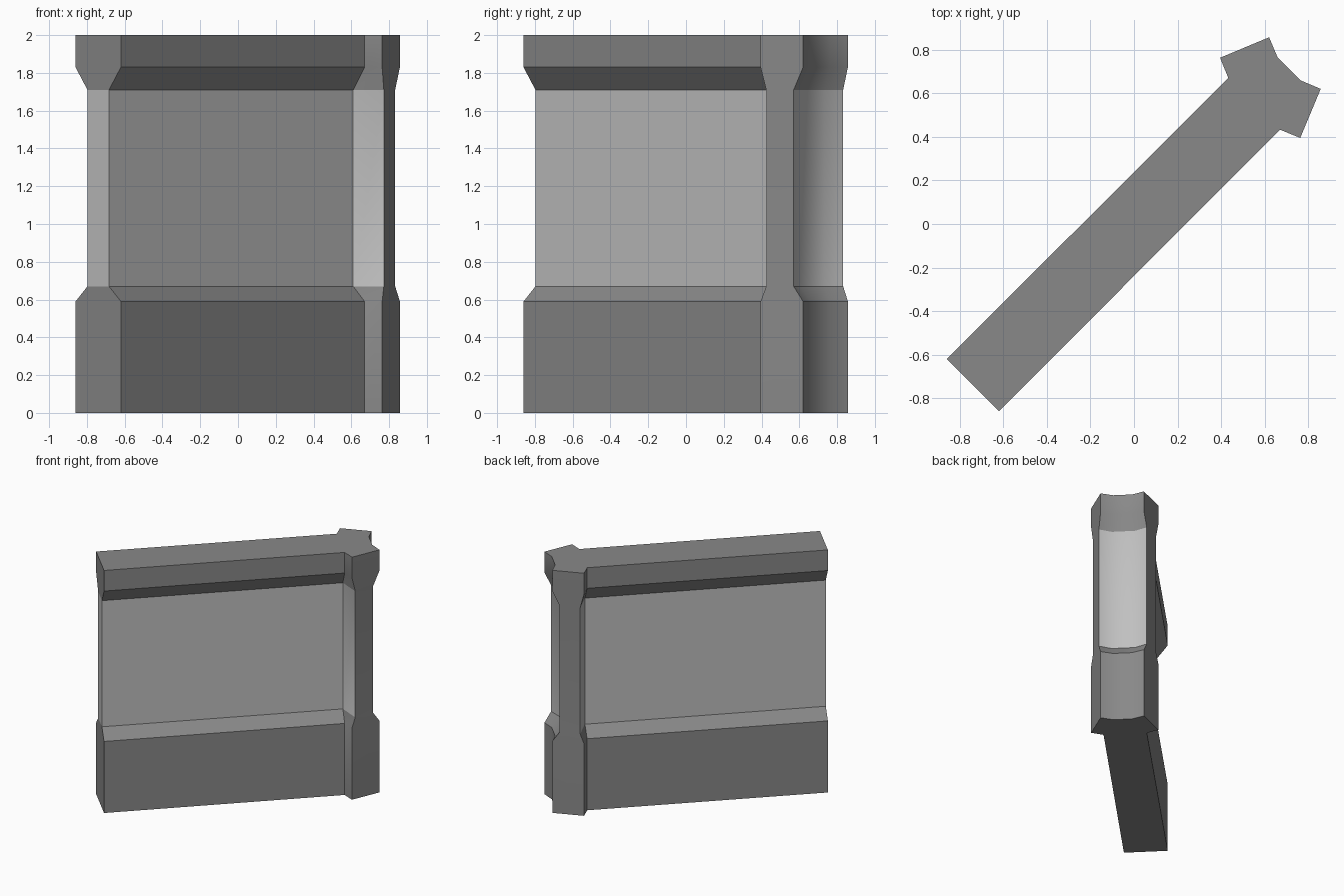
import bpy, bmesh, math

cube = bpy.data.objects.get("Cube")
if cube:
    bpy.data.objects.remove(cube, do_unlink=True)


def make_material(name, grey):
    mat = bpy.data.materials.new(name)
    mat.use_nodes = True
    colour = (grey, grey, grey, 1)
    mat.diffuse_color = colour
    mat.node_tree.nodes["Principled BSDF"].inputs["Base Color"].default_value = colour
    return mat


def mirrored(half):
    # Mirror half an outline across the diagonal on which the wall runs
    return half + [(y, x) for x, y in reversed(half)]


# Plan outlines, from the free end along one side to the notched post
wide = mirrored([(-0.62, -0.86), (0.67, 0.433), (0.763, 0.395), (0.857, 0.62), (0.763, 0.66)])
narrow = mirrored([(-0.683, -0.797), (0.61, 0.495), (0.772, 0.425), (0.832, 0.57), (0.732, 0.605)])

# Sections from floor to top: plinth, chamfer, recess, chamfer, cornice
sections = [(0, wide), (0.59, wide), (0.67, narrow), (1.71, narrow), (1.83, wide), (2, wide)]
RECESS = 2
POST_FACES = (2, 6)

bm = bmesh.new()
rings = [[bm.verts.new((x, y, z)) for x, y in outline] for z, outline in sections]
count = len(wide)
for level in range(len(rings) - 1):
    low, high = rings[level], rings[level + 1]
    for i in range(count):
        j = (i + 1) % count
        face = bm.faces.new((low[i], low[j], high[j], high[i]))
        # Recessed panels are light, post fronts stay dark
        face.material_index = int(level == RECESS and i not in POST_FACES)
bm.faces.new(rings[-1])
bm.faces.new(list(reversed(rings[0])))
bmesh.ops.recalc_face_normals(bm, faces=bm.faces)

mesh = bpy.data.meshes.new("wall_with_post")
bm.to_mesh(mesh)
bm.free()
mesh.materials.append(make_material("dark grey trim", 0.25))
mesh.materials.append(make_material("light grey panel", 0.53))
wall = bpy.data.objects.new("wall_with_post", mesh)
bpy.context.collection.objects.link(wall)

# Soften only the shallow folds of the notch
bpy.ops.object.select_all(action="DESELECT")
wall.select_set(True)
bpy.context.view_layer.objects.active = wall
bpy.ops.object.shade_smooth_by_angle(angle=math.radians(30))
